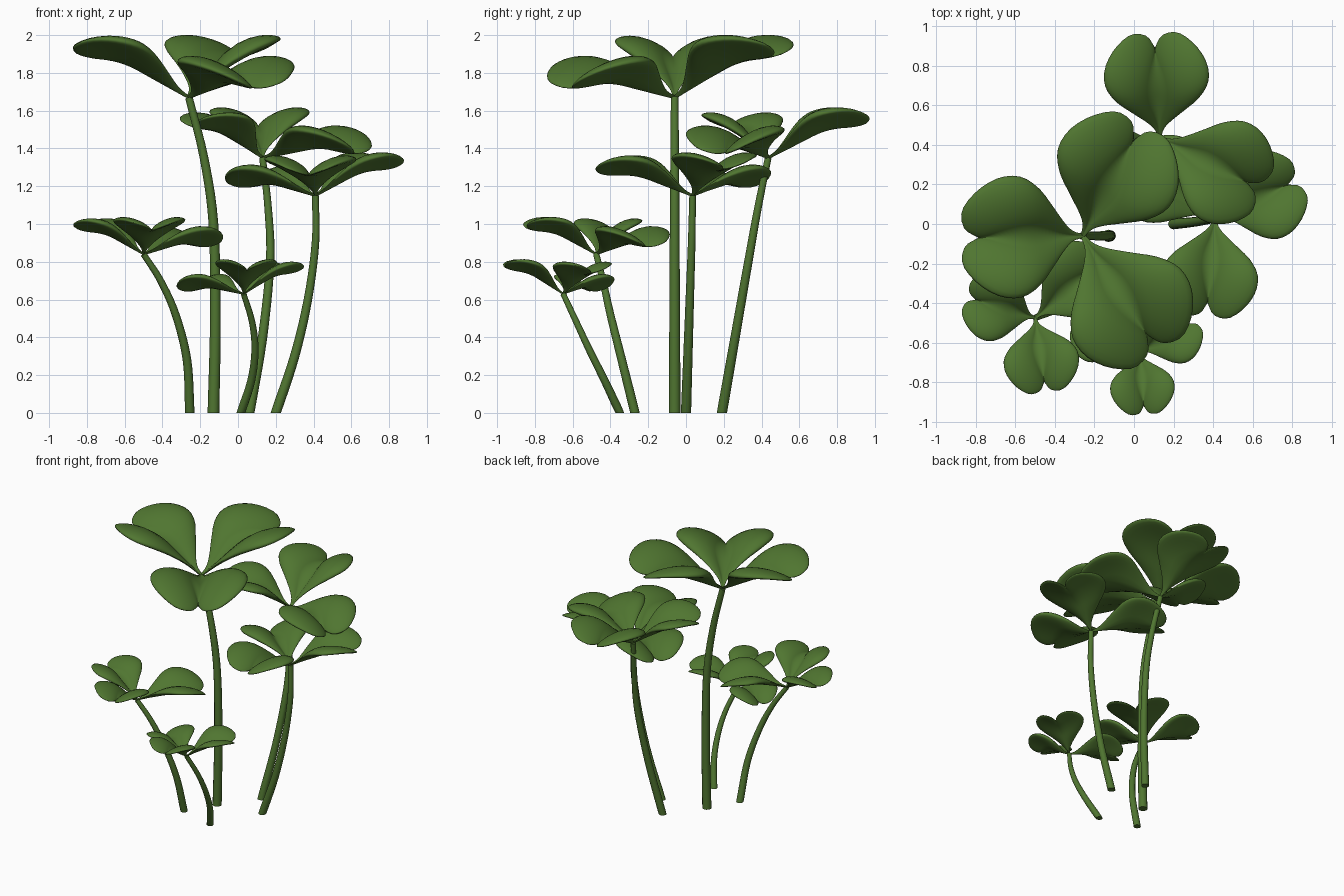
import bpy, bmesh, math
from mathutils import Vector

cube = bpy.data.objects.get("Cube")
if cube:
    bpy.data.objects.remove(cube)

green = bpy.data.materials.new("leaf_green")
green.use_nodes = True
GREEN = (0.08, 0.18, 0.03, 1)
green.diffuse_color = GREEN
bsdf = green.node_tree.nodes["Principled BSDF"]
bsdf.inputs["Base Color"].default_value = GREEN
bsdf.inputs["Roughness"].default_value = 0.8


def smooth_path(points, count):
    """Sample a Catmull-Rom curve through the points."""
    p = [Vector(q) for q in points]
    p = [2 * p[0] - p[1]] + p + [2 * p[-1] - p[-2]]
    out = []
    for i in range(count + 1):
        f = i / count * (len(p) - 3)
        k = min(int(f), len(p) - 4)
        t = f - k
        a, b, c, d = p[k:k + 4]
        out.append(0.5 * (2 * b + (c - a) * t + (2 * a - 5 * b + 4 * c - d) * t * t
                          + (3 * b - a - 3 * c + d) * t ** 3))
    return out


def finish(bm, name):
    bmesh.ops.remove_doubles(bm, verts=bm.verts, dist=0.0005)
    bmesh.ops.recalc_face_normals(bm, faces=bm.faces)
    mesh = bpy.data.meshes.new(name)
    bm.to_mesh(mesh)
    bm.free()
    mesh.materials.append(green)
    return mesh


def place(name, mesh):
    obj = bpy.data.objects.new(name, mesh)
    bpy.context.collection.objects.link(obj)
    return obj


def leaflet_mesh():
    """Heart-shaped leaflet, one unit long, with two plump lobes and drooping tips."""
    outline = [(0, .014, 0), (.1, .04, 0), (.2, .11, 0), (.33, .235, 0), (.47, .375, 0),
               (.62, .46, 0), (.78, .45, 0), (.92, .355, 0), (1, .21, 0), (.96, .07, 0), (.85, 0, 0)]
    rows, cols = 28, 8
    margin = smooth_path(outline, rows)
    bm = bmesh.new()
    for side in (-1, 1):
        for face in (-1, 1):
            grid = []
            for i, edge in enumerate(margin):
                t = i / rows
                rib = Vector((.85 * t, 0, 0))
                width = (edge - rib).length
                line = []
                for j in range(cols + 1):
                    s = math.sin(math.pi / 2 * j / cols)
                    q = rib.lerp(edge, s)
                    droop = .65 * max(0, q.x - .45) ** 2
                    z = .71 * q.y - .76 * q.y ** 2 - droop
                    half = .012 * (1 - t ** 4) * (1 - s) + .22 * width * math.sqrt(max(0, s - s * s))
                    line.append(bm.verts.new((q.x, side * q.y, z + face * half)))
                grid.append(line)
            for a, b in zip(grid, grid[1:]):
                for j in range(cols):
                    bm.faces.new((a[j], b[j], b[j + 1], a[j + 1]))
    mesh = finish(bm, "leaflet")
    mesh.shade_smooth()
    return mesh


def stem(name, points, r0, r1, sides=12, rings=20):
    """Tapered tube with a level foot on the ground."""
    path = smooth_path(points, rings)
    bm = bmesh.new()
    loops = []
    for i, c in enumerate(path):
        d = path[min(i + 1, rings)] - path[max(i - 1, 0)]
        if i == 0:
            d = Vector((0, 0, 1))
        turn = Vector((0, 0, 1)).rotation_difference(d)
        r = r0 + (r1 - r0) * i / rings
        loops.append([bm.verts.new(c + turn @ Vector((r * math.cos(a), r * math.sin(a), 0)))
                      for a in (math.tau * k / sides for k in range(sides))])
    for a, b in zip(loops, loops[1:]):
        for k in range(sides):
            n = (k + 1) % sides
            bm.faces.new((a[k], a[n], b[n], b[k])).smooth = True
    bm.faces.new(loops[0][::-1])
    bm.faces.new(loops[-1])
    place(name, finish(bm, name))


heart = leaflet_mesh()


def clover(name, path, radius, leaves):
    """One stem with three leaflets, each given as heading, pitch (degrees) and length."""
    stem(name + "_stem", path, radius, radius * .65)
    for n, (heading, pitch, length) in enumerate(leaves, 1):
        leaf = place(f"{name}_leaflet_{n}", heart)
        leaf.location = path[-1]
        leaf.scale = (length,) * 3
        leaf.rotation_euler = (0, -math.radians(pitch), math.radians(heading))


clover("tall_clover",
       [(-.13, -.06, 0), (-.12, -.06, .5), (-.13, -.06, 1), (-.18, -.06, 1.35), (-.26, -.06, 1.67)],
       .031, [(62, 28, .69), (181, 29, .665), (303, 12, .705)])
clover("back_clover",
       [(.06, .19, 0), (.13, .26, .4), (.17, .33, .8), (.16, .38, 1.08), (.13, .435, 1.35)],
       .027, [(93, 27, .57), (-27, 10, .585), (211, 29, .49)])
clover("side_clover",
       [(.2, 0, 0), (.3, .01, .3), (.37, .02, .6), (.41, .03, .9), (.41, .035, 1.15)],
       .027, [(265, 21, .525), (24, 26, .5), (144, 13, .51)])
clover("left_clover",
       [(-.255, -.27, 0), (-.27, -.34, .28), (-.33, -.4, .52), (-.41, -.44, .7), (-.5, -.475, .84)],
       .025, [(278, 28, .41), (163, 28, .395), (40, 13, .46)])
clover("front_clover",
       [(.015, -.35, 0), (.07, -.43, .17), (.09, -.51, .33), (.075, -.58, .48), (.03, -.65, .63)],
       .023, [(274, 32, .35), (31, 28, .355), (152, 10, .36)])
